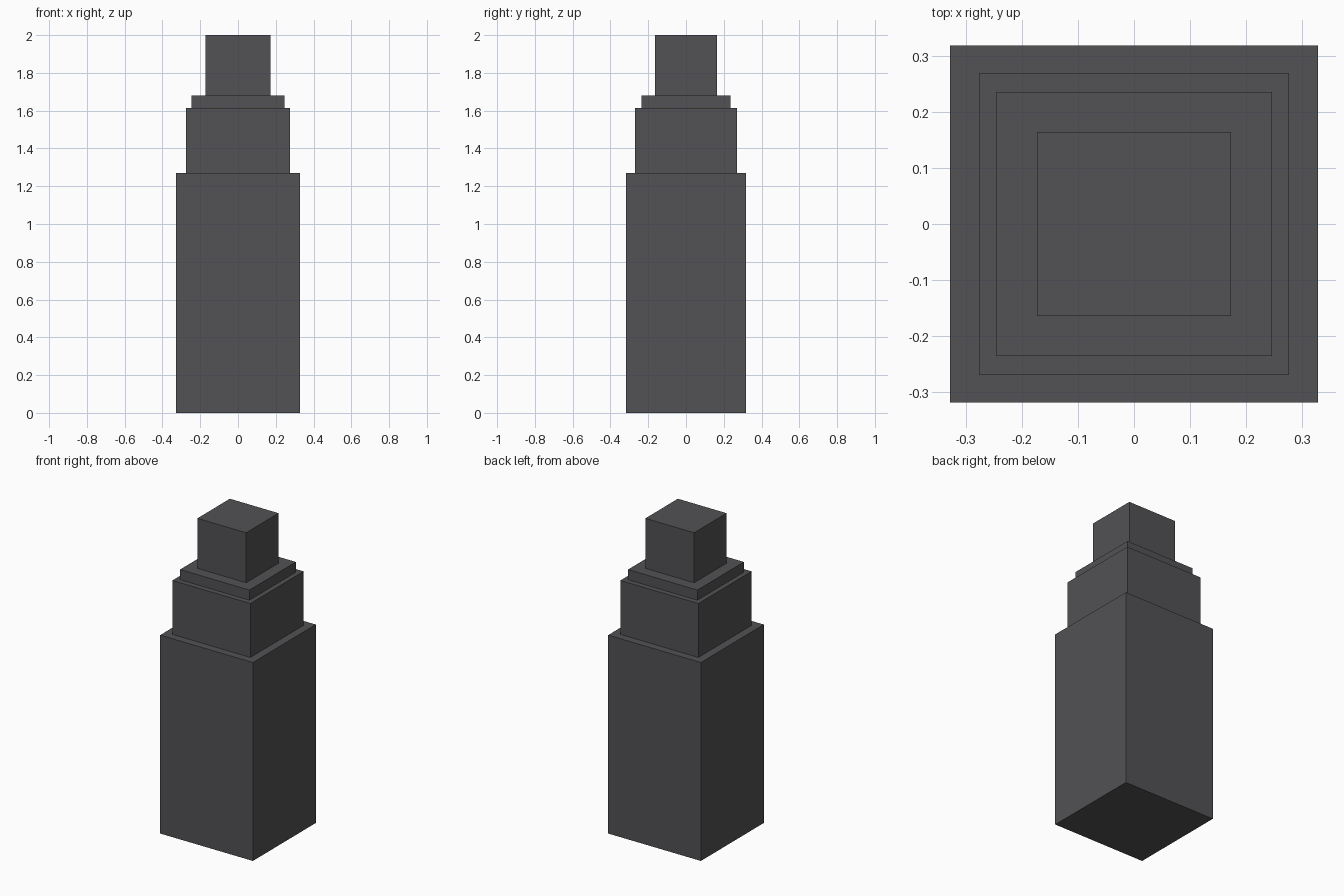
import bpy

if "Cube" in bpy.data.objects:
    bpy.data.objects.remove(bpy.data.objects["Cube"])

# Dark grey finish
mat = bpy.data.materials.new("dark_grey")
mat.diffuse_color = (0.085, 0.085, 0.09, 1.0)
mat.use_nodes = True
mat.node_tree.nodes["Principled BSDF"].inputs["Base Color"].default_value = mat.diffuse_color


def block(name, width, depth, bottom, top):
    """Box centred on the z axis between two heights."""
    bpy.ops.mesh.primitive_cube_add(size=1, location=(0, 0, (bottom + top) / 2))
    ob = bpy.context.object
    ob.name = name
    ob.scale = (width, depth, top - bottom)
    bpy.ops.object.transform_apply(location=False, rotation=False, scale=True)
    ob.data.materials.append(mat)
    return ob


# Stacked tiers: name, width, depth, top height
tiers = [
    ("tower_base", 0.656, 0.636, 1.27),
    ("middle_tier", 0.552, 0.539, 1.615),
    ("setback_ledge", 0.491, 0.470, 1.68),
    ("top_block", 0.345, 0.328, 2.0),
]
z = 0.0
for name, width, depth, top in tiers:
    block(name, width, depth, z, top)
    z = top
